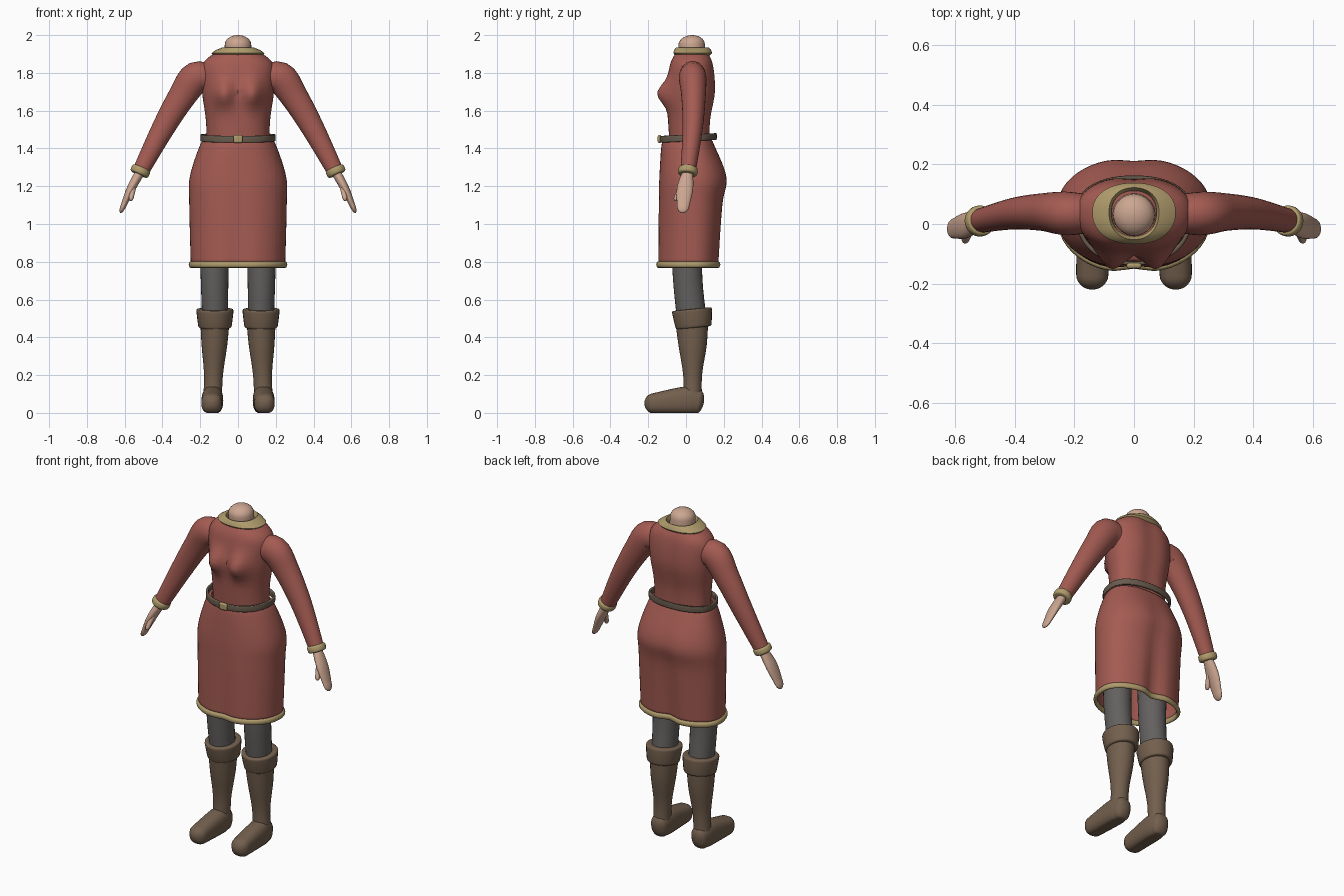
import bpy, bmesh, math
from mathutils import Vector

if "Cube" in bpy.data.objects:
    bpy.data.objects.remove(bpy.data.objects["Cube"], do_unlink=True)

AXIS_X, AXIS_Y = Vector((1, 0, 0)), Vector((0, 1, 0))
BODY_MIDDLE = 0.04


def material(name, red, green, blue):
    mat = bpy.data.materials.new(name)
    mat.use_nodes = True
    colour = (red, green, blue, 1)
    mat.diffuse_color = colour
    mat.node_tree.nodes["Principled BSDF"].inputs["Base Color"].default_value = colour
    return mat


cloth = material("red cloth", 0.37, 0.105, 0.085)
trim = material("straw trim", 0.43, 0.33, 0.15)
skin = material("skin", 0.6, 0.38, 0.28)
boot_leather = material("boot leather", 0.17, 0.115, 0.075)
belt_leather = material("belt leather", 0.14, 0.105, 0.075)
stocking = material("grey stocking", 0.125, 0.118, 0.115)


def refine(rows, steps=5):
    """Smooth rows of numbers with a Catmull-Rom spline."""
    result = []
    last = len(rows) - 1
    for i in range(last):
        before, start = rows[max(0, i - 1)], rows[i]
        end, after = rows[i + 1], rows[min(last, i + 2)]
        for step in range(steps):
            t = step / steps
            row = []
            for a, b, c, d in zip(before, start, end, after):
                bend = (2 * a - 5 * b + 4 * c - d) * t + (3 * b - a - 3 * c + d) * t * t
                row.append(b + (c - a + bend) * t / 2)
            result.append(row)
    return result + [list(rows[last])]


def power(value, exponent):
    """Signed power that turns a circle into a superellipse."""
    return math.copysign(abs(value) ** (2 / exponent), value)


def angles(count):
    return [math.tau * i / count for i in range(count)]


def finish(ob, mat):
    ob.data.materials.append(mat)
    bpy.ops.object.select_all(action="DESELECT")
    ob.select_set(True)
    bpy.context.view_layer.objects.active = ob
    bpy.ops.object.shade_smooth_by_angle(angle=math.radians(50))
    return ob


def loft(name, rings, mat, caps=False, closed=False):
    """Skin a list of point rings."""
    bm = bmesh.new()
    verts = [[bm.verts.new(point) for point in ring] for ring in rings]
    following = verts[1:] + (verts[:1] if closed else [])
    for lower, upper in zip(verts, following):
        for i in range(len(lower)):
            bm.faces.new((lower[i - 1], lower[i], upper[i], upper[i - 1]))
    if caps:
        bm.faces.new(verts[0])
        bm.faces.new(verts[-1])
    bmesh.ops.recalc_face_normals(bm, faces=bm.faces)
    mesh = bpy.data.meshes.new(name)
    bm.to_mesh(mesh)
    bm.free()
    ob = bpy.data.objects.new(name, mesh)
    bpy.context.collection.objects.link(ob)
    return finish(ob, mat)


def outline(z, width, front, back, groove=0, grow=0, bust=0, squareness=2.2):
    """Horizontal body section with a soft centre groove and optional bust."""
    ring = []
    for angle in angles(56):
        x = (width + grow) * power(math.cos(angle), squareness)
        reach = power(math.sin(angle), squareness)
        dip = groove * math.exp(-(x / 0.055) ** 2)
        if reach > 0:
            y = BODY_MIDDLE + (back + grow - BODY_MIDDLE - dip) * reach
        else:
            y = BODY_MIDDLE + (BODY_MIDDLE - front + grow - dip / 2) * reach
            across, up = (abs(x) - 0.08) / 0.055, (z - 1.69) / 0.065
            y += bust * reach * math.exp(-across ** 2 - up ** 2)
        ring.append((x, y, z))
    return ring


def tube(name, rows, mat, reference, side=1, start_dome=0, end_dome=0, squareness=2, floor=None, steps=5):
    """Tube through (x, y, z, radius along reference, other radius), with domed ends."""
    rows = refine(rows, steps)

    def dome(row, inner, length):
        tip = Vector(row[:3])
        out = (tip - Vector(inner[:3])).normalized() * length
        for k in range(1, 7):
            turn = k * math.pi / 13
            shrink = math.cos(turn)
            yield [*(tip + out * math.sin(turn)), row[3] * shrink, row[4] * shrink]

    head = list(dome(rows[0], rows[1], start_dome)) if start_dome else []
    tail = list(dome(rows[-1], rows[-2], end_dome)) if end_dome else []
    rows = head[::-1] + rows + tail
    points = [Vector((side * x, y, z)) for x, y, z, *radii in rows]
    rings = []
    for i, point in enumerate(points):
        along = (points[min(i + 1, len(points) - 1)] - points[max(i - 1, 0)]).normalized()
        u = (reference - along * along.dot(reference)).normalized()
        v = along.cross(u)
        ring = []
        for angle in angles(28):
            p = point + u * rows[i][3] * power(math.cos(angle), squareness)
            p += v * rows[i][4] * power(math.sin(angle), squareness)
            if floor is not None:
                p.z = max(p.z, floor)
            ring.append(p)
        rings.append(ring)
    return loft(name, rings, mat, caps=True)


def band(name, centre, axis, radius, thickness, half_height, mat, side, depth=1, flare=0, squareness=3):
    """Raised ring with a rounded rim around a limb."""
    axis = Vector(axis).normalized()
    rows = []
    for k in range(-5, 6):
        turn = k * math.pi / 10
        lift = power(math.sin(turn), squareness)
        size = radius + thickness * power(math.cos(turn), squareness) + flare * lift
        rows.append([*(Vector(centre) + axis * half_height * lift), size, size * depth])
    return tube(name, rows, mat, AXIS_X, side, steps=1)


# Bodice sections: height, half width, front, back
bodice = [(1.4, 0.165, -0.09, 0.13), (1.55, 0.17, -0.1, 0.135), (1.7, 0.19, -0.105, 0.16),
          (1.84, 0.19, -0.09, 0.15), (1.905, 0.125, -0.06, 0.125)]
loft("bodice", [outline(*row, groove=0.01, bust=0.062) for row in refine(bodice)], cloth, caps=True)

# Skirt, open below, with a groove that deepens toward the hem
waist, hem_edge = 1.45, (0.785, 0.25, -0.155, 0.18)
skirt = [(waist, 0.17, -0.11, 0.13), (1.42, 0.2, -0.13, 0.15), (1.25, 0.255, -0.145, 0.22),
         (1.1, 0.258, -0.15, 0.2), hem_edge]
hem_groove = 0.032
sections = [outline(*row, groove=hem_groove * (waist - row[0]) / (waist - hem_edge[0]))
            for row in refine(skirt, 7)]
shell = loft("skirt", sections, cloth)
thickness = shell.modifiers.new("cloth thickness", "SOLIDIFY")
thickness.thickness, thickness.offset = 0.008, -1

# Rounded trim along the hem
edge_z, *edge = hem_edge
loft("hem_trim", [outline(edge_z + 0.017 * math.sin(a), *edge, hem_groove, 0.011 * math.cos(a))
                  for a in angles(12)], trim, closed=True)

# Belt standing off the waist, slightly higher at the back
belt = [outline(1.455 + 0.018 * power(math.sin(a), 5), 0.192, -0.132, 0.156, grow=0.007 * power(math.cos(a), 5))
        for a in angles(16)]
belt = [[(x, y, z + y / 20) for x, y, z in ring] for ring in belt]
loft("belt", belt, belt_leather, closed=True)

# Buckle
bpy.ops.mesh.primitive_cube_add(size=1, location=(0, -0.14, waist))
buckle = bpy.context.object
buckle.name = "buckle"
buckle.scale = (0.05, 0.02, 0.042)
bpy.ops.object.transform_apply(location=False, rotation=False)
finish(buckle, trim)
bevel = buckle.modifiers.new("rounded edges", "BEVEL")
bevel.width, bevel.segments = 0.008, 2

# Sloping collar and neck stump
collar = [(1.89, 0.12, -0.05, 0.12), (1.905, 0.14, -0.068, 0.138),
          (1.934, 0.084, -0.052, 0.122), (1.9, 0.075, -0.04, 0.11)]
loft("collar", [outline(*row) for row in refine(collar, 2)], trim)
tube("neck", [(0, 0.035, 1.86, 0.074, 0.07), (0, 0.03, 1.95, 0.07, 0.07)], skin, AXIS_X, end_dome=0.05)

for side, label in ((1, "left"), (-1, "right")):
    # Arm, cuff and mitten hand
    tube(label + "_sleeve", [(0.13, 0.035, 1.76, 0.06, 0.065), (0.22, 0.035, 1.775, 0.073, 0.085),
                             (0.3, 0.04, 1.67, 0.064, 0.073), (0.4, 0.035, 1.5, 0.053, 0.06),
                             (0.52, 0.01, 1.27, 0.04, 0.043)], cloth, AXIS_Y, side)
    band(label + "_cuff", (0.517, 0.01, 1.28), (0.4, -0.1, -0.9), 0.036, 0.016, 0.02, trim, side)
    tube(label + "_hand", [(0.515, 0.01, 1.28, 0.027, 0.025), (0.565, -0.005, 1.19, 0.043, 0.023),
                           (0.605, -0.015, 1.1, 0.033, 0.015)], skin, AXIS_Y, side, end_dome=0.045)
    tube(label + "_thumb", [(0.55, -0.015, 1.21, 0.015, 0.015), (0.565, -0.05, 1.14, 0.014, 0.013)],
         skin, AXIS_Y, side, end_dome=0.02)

    # Stocking leg
    tube(label + "_leg", [(0.12, 0.02, 1.2, 0.085, 0.095), (0.124, 0.006, 0.78, 0.075, 0.079),
                          (0.122, 0.03, 0.5, 0.068, 0.078)], stocking, AXIS_X, side)

    # Boot shaft, folded cuff and foot
    tube(label + "_boot_shaft", [(0.122, 0.03, 0.5, 0.078, 0.088), (0.125, 0.035, 0.36, 0.068, 0.075),
                                 (0.13, 0.035, 0.2, 0.05, 0.05), (0.135, 0.035, 0.06, 0.05, 0.05)],
         boot_leather, AXIS_X, side)
    band(label + "_boot_cuff", (0.122, 0.036, 0.5), (0, -0.1, 1), 0.076, 0.018, 0.05, boot_leather, side,
         depth=1.08, flare=0.006, squareness=6)
    tube(label + "_boot_foot", [(0.134, 0.06, 0.06, 0.05, 0.065), (0.135, 0, 0.066, 0.057, 0.074),
                                (0.14, -0.17, 0.05, 0.054, 0.054)], boot_leather, AXIS_X, side,
         start_dome=0.035, end_dome=0.05, squareness=2.5, floor=0)
